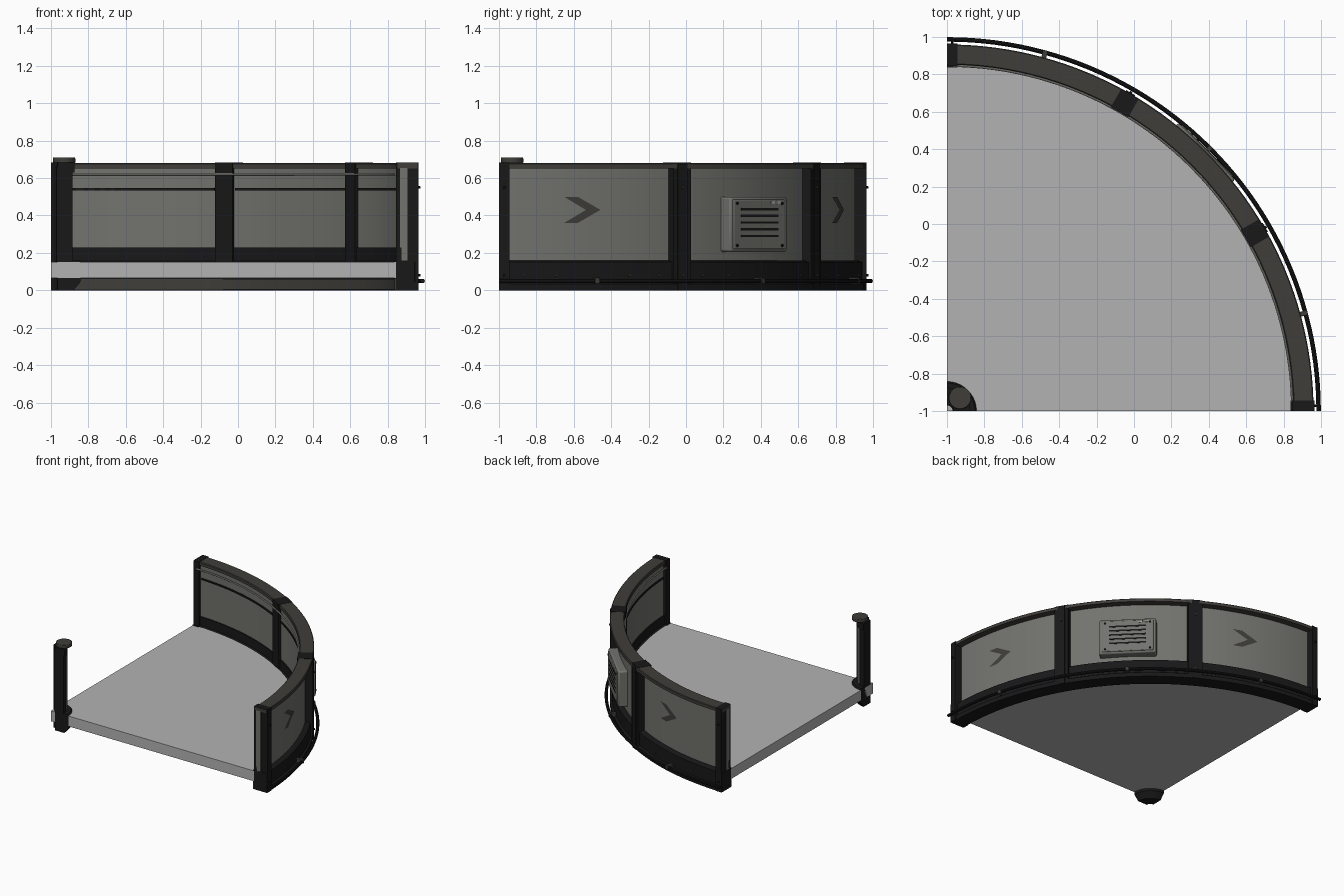
import bpy, bmesh, math
from mathutils import Matrix, Vector

if "Cube" in bpy.data.objects:
    bpy.data.objects.remove(bpy.data.objects["Cube"])

def mat(name, v):
    m = bpy.data.materials.new(name)
    m.diffuse_color = (*v, 1)
    m.use_nodes = True
    m.node_tree.nodes["Principled BSDF"].inputs["Base Color"].default_value = m.diffuse_color
    return m

BLACK = mat("black_metal", (0.009, 0.009, 0.010))
RAIL = mat("dark_grey", (0.05, 0.048, 0.042))
PANEL = mat("panel_grey", (0.17, 0.17, 0.155))
FLOOR = mat("floor_grey", (0.45, 0.45, 0.45))
LIGHT = mat("light_grey", (0.40, 0.39, 0.35))

CORNER = Matrix.Translation((-1, -1, 0))   # pivot of the quarter circle

def frame(deg):
    return CORNER @ Matrix.Rotation(math.radians(deg), 4, 'Z')

def finish(name, bm, m, smooth=False, bevel=0):
    bmesh.ops.remove_doubles(bm, verts=bm.verts, dist=1e-5)
    bmesh.ops.recalc_face_normals(bm, faces=bm.faces)
    me = bpy.data.meshes.new(name)
    bm.to_mesh(me)
    bm.free()
    me.materials.append(m)
    ob = bpy.data.objects.new(name, me)
    bpy.context.collection.objects.link(ob)
    if bevel:
        b = ob.modifiers.new("bevel", 'BEVEL')
        b.width, b.segments = bevel, 2
    if smooth:
        bpy.context.view_layer.objects.active = ob
        ob.select_set(True)
        bpy.ops.object.shade_smooth_by_angle(angle=math.radians(30))
        ob.select_set(False)
    return ob

def arc(name, profile, m, a0=0, a1=90, n=48):
    """Sweep a closed (radius, height) profile about the corner."""
    bm = bmesh.new()
    rows = []
    for i in range(n + 1):
        f = frame(a0 + (a1 - a0) * i / n)
        rows.append([bm.verts.new(f @ Vector((r, 0, z))) for r, z in profile])
    k = len(profile)
    for a, b in zip(rows, rows[1:]):
        for j in range(k):
            bm.faces.new((a[j], a[(j + 1) % k], b[(j + 1) % k], b[j]))
    bm.faces.new(rows[0])
    bm.faces.new(rows[-1])
    bmesh.ops.dissolve_degenerate(bm, edges=bm.edges, dist=1e-6)
    return finish(name, bm, m, True)

def rect(r0, r1, z0, z1):
    return [(r0, z0), (r1, z0), (r1, z1), (r0, z1)]

def circle(r, z, rad, n=10):
    return [(r + rad * math.cos(t * math.tau / n), z + rad * math.sin(t * math.tau / n)) for t in range(n)]

def box(name, deg, r, t, z, m, bevel=0):
    """Box given by radial, tangential and height ranges."""
    bm = bmesh.new()
    bmesh.ops.create_cube(bm, size=1)
    for v in bm.verts:
        v.co = frame(deg) @ Vector([p[0] + (c + 0.5) * (p[1] - p[0]) for p, c in zip((r, t, z), v.co)])
    return finish(name, bm, m, bevel > 0, bevel)

def stud(name, deg, r, t, z, rad, m, h=0.012):
    """Radially pointing screw head."""
    bm = bmesh.new()
    bmesh.ops.create_cone(bm, cap_ends=True, segments=10, radius1=rad, radius2=rad * 0.8, depth=h,
                          matrix=frame(deg) @ Matrix.Translation((r, t, z)) @ Matrix.Rotation(math.pi / 2, 4, 'Y'))
    return finish(name, bm, m)

# Floor slab
arc("floor", rect(0, 1.845, 0.065, 0.15), FLOOR)

# Curved wall: stepped base, skirts, panels and top rail
arc("wall_base", [(1.845, 0), (1.96, 0), (1.96, 0.035), (1.945, 0.045), (1.945, 0.15),
                  (1.92, 0.16), (1.86, 0.16), (1.845, 0.15)], BLACK)
arc("inner_skirt", rect(1.857, 1.875, 0.15, 0.23), BLACK)
arc("wall_panel", rect(1.866, 1.905, 0.155, 0.655), PANEL)
arc("top_rail", [(1.852, 0.652), (1.96, 0.652), (1.96, 0.675), (1.955, 0.68), (1.857, 0.68), (1.852, 0.675)], RAIL)
arc("inner_base_face", rect(1.838, 1.846, 0.004, 0.06), RAIL)

# Inner trim lines
arc("light_handrail", circle(1.846, 0.62, 0.006), LIGHT, 1.5, 89)
for i in range(3):
    arc("panel_groove_strip", rect(1.858, 1.868, 0.533, 0.546), BLACK, 30 * i + 2, 30 * i + 28, 16)

# Posts between bays, with raised centre strip and screws
for deg in (30, 60):
    box("middle_post", deg, (1.845, 1.958), (-0.054, 0.054), (0, 0.682), BLACK)
    box("post_centre_strip", deg, (1.95, 1.965), (-0.028, 0.028), (0.0, 0.675), BLACK)
    for z in (0.08, 0.55):
        stud("post_screw", deg, 1.967, 0, z, 0.008, RAIL)

# End posts with grey seal on the open face
for deg, s in ((0, 1), (90, -1)):
    def span(a, b):
        return tuple(sorted((a * s, b * s)))
    box("end_post", deg, (1.845, 1.965), span(0.004, 0.055), (0, 0.682), BLACK)
    box("end_post_foot", deg, (1.838, 1.965), span(0.001, 0.055), (0, 0.155), BLACK)
    box("end_seal", deg, (1.866, 1.90), span(0, 0.02), (0.16, 0.65), PANEL)
    for z in (0.08, 0.55):
        stud("end_screw", deg, 1.968, 0.028 * s, z, 0.008, BLACK, 0.018)

# Outer cable and its clips, skirt rivets
arc("outer_cable", circle(1.987, 0.05, 0.012), BLACK)
for deg in (15.3, 45, 74.7):
    box("cable_clip", deg, (1.94, 1.999), (-0.013, 0.013), (0.034, 0.068), RAIL, 0.003)
for i in range(3):
    for a in (4, 9, 21, 26):
        stud("skirt_rivet", 30 * i + a, 1.947, 0, 0.08, 0.006, RAIL, 0.008)

# Chevron markers wrapped on the outer panels
for deg in (13.5, 72):
    bm = bmesh.new()
    pts = [(-0.1, 0.07), (-0.025, 0.07), (0.1, 0), (-0.025, -0.07), (-0.1, -0.07), (0.02, 0)]
    vs = [bm.verts.new(frame(deg + math.degrees(t / 1.907)) @ Vector((1.909, 0, 0.43 + z))) for t, z in pts]
    bm.faces.new((vs[0], vs[1], vs[2], vs[5]))
    bm.faces.new((vs[5], vs[2], vs[3], vs[4]))
    finish("chevron", bm, RAIL)

# Vent box
box("vent_box", 45, (1.875, 1.965), (-0.215, 0.215), (0.205, 0.50), PANEL, 0.012)
box("vent_face", 45, (1.95, 1.971), (-0.195, 0.195), (0.22, 0.485), PANEL, 0.006)
for i in range(5):
    z = 0.29 + 0.036 * i
    box("vent_slot", 45, (1.96, 1.973), (-0.14, 0.14), (z - 0.006, z + 0.006), BLACK)
for t in (0.085, 0.125):
    box("vent_indicator", 45, (1.96, 1.976), (t, t + 0.03), (0.462, 0.478), LIGHT)
for t in (-0.17, 0.17):
    for z in (0.24, 0.465):
        stud("vent_screw", 45, 1.972, t, z, 0.009, BLACK, 0.01)

# Corner pivot post: foot, column, seals and cap
arc("pivot_foot", [(0.035, 0), (0.12, 0), (0.158, 0.045), (0.158, 0.15), (0.15, 0.16), (0.035, 0.16)], BLACK, n=14)
arc("pivot_column", rect(0.03, 0.115, 0.155, 0.66), BLACK, n=14)
for deg in (30, 60):
    box("pivot_seal", deg, (0.105, 0.122), (-0.016, 0.016), (0.17, 0.64), PANEL)
arc("pivot_collar", rect(0.035, 0.125, 0.63, 0.682), BLACK, n=14)
bm = bmesh.new()
bmesh.ops.create_cone(bm, cap_ends=True, segments=32, radius1=0.06, radius2=0.06, depth=0.03,
                      matrix=CORNER @ Matrix.Translation((0.07, 0.07, 0.695)))
finish("pivot_cap", bm, RAIL, True, 0.005)
